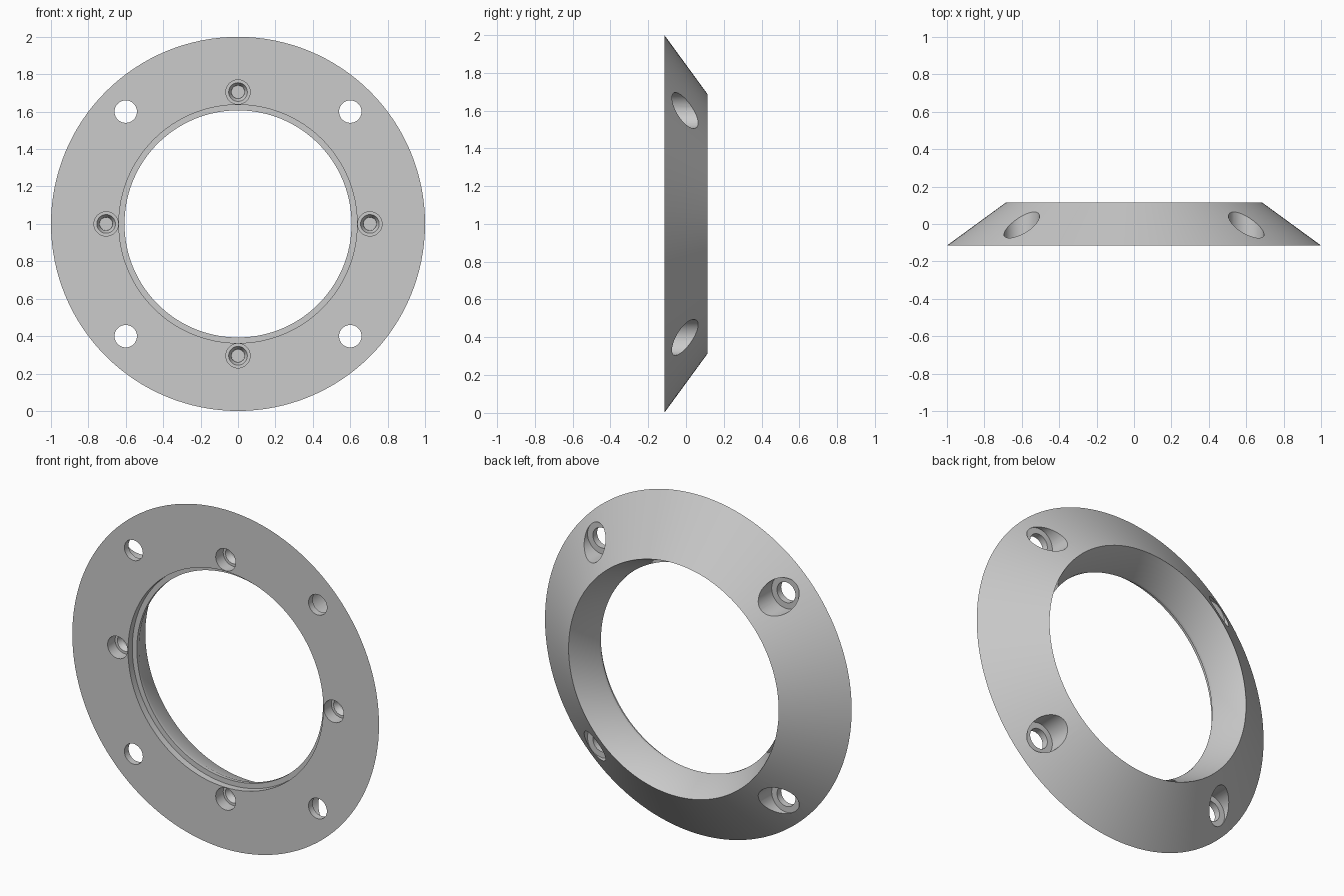
import bpy, bmesh, math
from mathutils import Vector

FRONT, BACK = -0.115, 0.115

cube = bpy.data.objects.get("Cube")
if cube:
    bpy.data.objects.remove(cube, do_unlink=True)

# Single flat grey
grey = bpy.data.materials.new("plain_grey")
grey.use_nodes = True
colour = (0.6, 0.6, 0.6, 1)
grey.diffuse_color = colour
grey.node_tree.nodes["Principled BSDF"].inputs["Base Color"].default_value = colour


def lathe(name, profile, centre, steps):
    """Turn a closed (radius, y) profile around a y-axis through centre."""
    bm = bmesh.new()
    verts = [bm.verts.new((r, y, 0)) for r, y in profile]
    edges = [bm.edges.new((verts[i - 1], v)) for i, v in enumerate(verts)]
    bmesh.ops.spin(bm, geom=verts + edges, cent=(0, 0, 0), axis=(0, 1, 0),
                   angle=math.tau, steps=steps)
    bmesh.ops.remove_doubles(bm, verts=bm.verts, dist=1e-5)
    bmesh.ops.recalc_face_normals(bm, faces=bm.faces)
    bmesh.ops.translate(bm, verts=bm.verts, vec=Vector(centre))
    mesh = bpy.data.meshes.new(name)
    bm.to_mesh(mesh)
    bm.free()
    mesh.materials.append(grey)
    obj = bpy.data.objects.new(name, mesh)
    bpy.context.scene.collection.objects.link(obj)
    return obj


# Bevelled ring: front rebate, narrow lip, then flared bore to a sharp back rim
ring = lathe("bevelled_ring", [
    (1.0, FRONT), (0.685, BACK), (0.607, FRONT + 0.06),
    (0.607, FRONT + 0.04), (0.637, FRONT + 0.04), (0.637, FRONT),
], (0, 0, 1), 128)

cutters = []
for i in range(4):
    # Diagonal through holes, counterbored from the sloping back
    a = math.radians(45 + 90 * i)
    cutters.append(lathe("bolt_hole_cutter", [
        (0, -0.3), (0.06, -0.3), (0.06, -0.076), (0.095, -0.076),
        (0.095, 0.3), (0, 0.3),
    ], (0.849 * math.cos(a), 0, 1 + 0.849 * math.sin(a)), 40))
    # Stepped blind holes in the front face
    a = math.radians(90 * i)
    cutters.append(lathe("blind_hole_cutter", [
        (0, -0.3), (0.065, -0.3), (0.065, FRONT + 0.07), (0.05, FRONT + 0.07),
        (0.035, FRONT + 0.1), (0.035, FRONT + 0.13), (0, FRONT + 0.13),
    ], (0.705 * math.cos(a), 0, 1 + 0.705 * math.sin(a)), 40))

for cutter in cutters:
    cutter.hide_render = True
    mod = ring.modifiers.new("hole", 'BOOLEAN')
    mod.operation = 'DIFFERENCE'
    mod.solver = 'EXACT'
    mod.object = cutter

# Bake the holes and discard the cutters
depsgraph = bpy.context.evaluated_depsgraph_get()
baked = bpy.data.meshes.new_from_object(ring.evaluated_get(depsgraph))
ring.modifiers.clear()
ring.data = baked
for cutter in cutters:
    bpy.data.objects.remove(cutter, do_unlink=True)

# Smooth curved walls, crisp machined edges
bpy.ops.object.select_all(action='DESELECT')
ring.select_set(True)
bpy.context.view_layer.objects.active = ring
bpy.ops.object.shade_smooth_by_angle(angle=math.radians(25))
